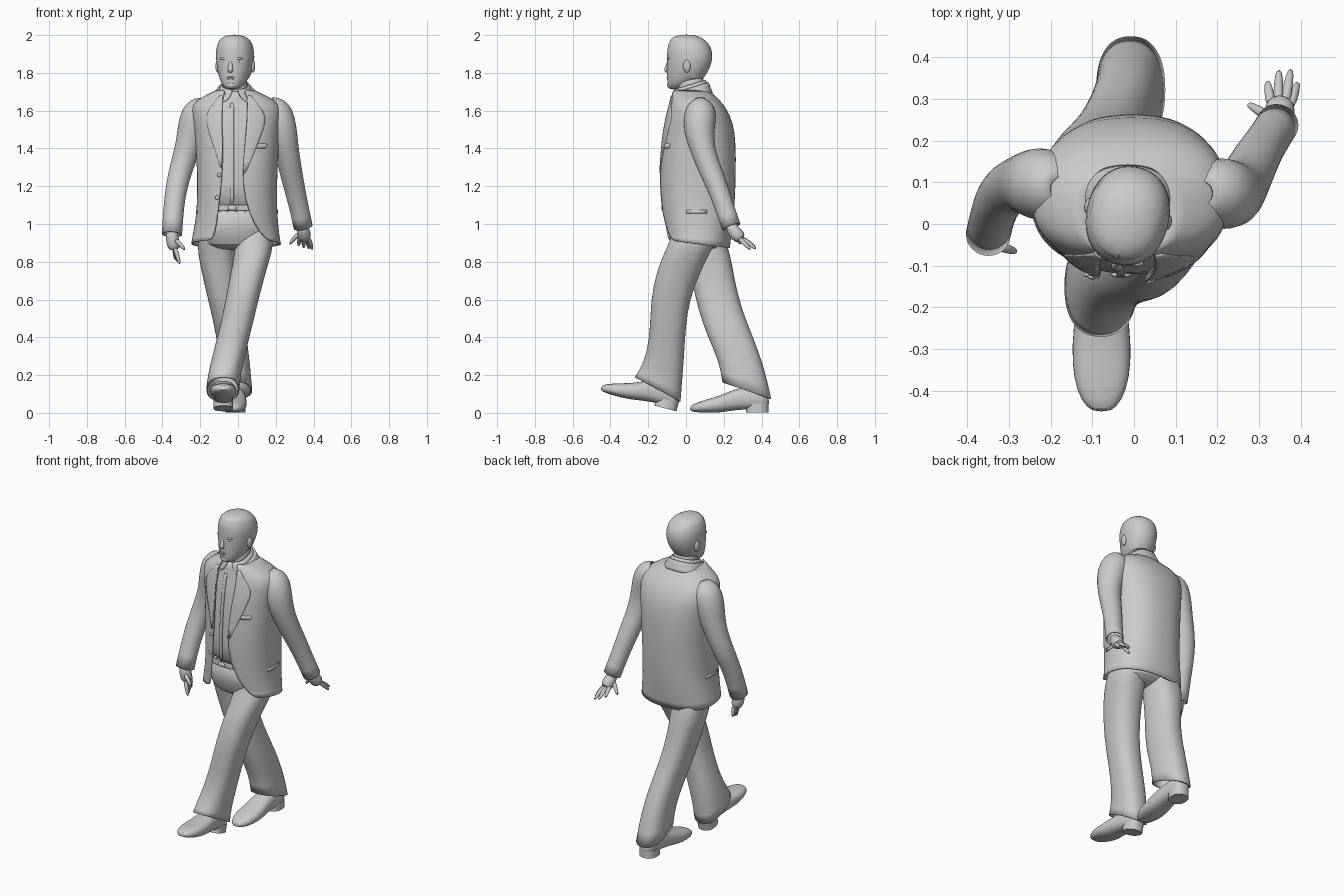
import bpy, bmesh, math
from mathutils import Matrix, Vector

P = 0.85  # superellipse power of body sections


def finish(bm, name, mat=None, sub=0, thick=0):
    bmesh.ops.recalc_face_normals(bm, faces=bm.faces)
    if mat:
        bm.transform(mat)
    me = bpy.data.meshes.new(name)
    bm.to_mesh(me)
    bm.free()
    ob = bpy.data.objects.new(name, me)
    bpy.context.collection.objects.link(ob)
    for f in me.polygons:
        f.use_smooth = True
    if sub:
        m = ob.modifiers.new("Subsurf", 'SUBSURF')
        m.levels = m.render_levels = sub
    if thick:
        m = ob.modifiers.new("Solidify", 'SOLIDIFY')
        m.thickness = thick
    return ob


def skin(name, rings, closed=True, caps=True, sub=1, thick=0, mat=None):
    """Joins point rings with quads."""
    bm = bmesh.new()
    vs = [[bm.verts.new(p) for p in r] for r in rings]
    n = len(rings[0])
    for a, b in zip(vs, vs[1:]):
        for i in range(n if closed else n - 1):
            j = (i + 1) % n
            bm.faces.new((a[i], a[j], b[j], b[i]))
    if closed and caps:
        bm.faces.new(vs[0])
        bm.faces.new(vs[-1])
    return finish(bm, name, mat, sub, thick)


def ring(cx, cy, z, rx, ry, slope=0, gap=None, n=24, p=P):
    """Horizontal section; gap = (a0, a1) leaves the front open (angle 0 = -y)."""
    if gap:
        a0, a1 = gap
        angs = [a1 + (2 * math.pi + a0 - a1) * i / (n - 1) for i in range(n)]
    else:
        angs = [2 * math.pi * i / n for i in range(n)]
    out = []
    for a in angs:
        s, c = math.sin(a), math.cos(a)
        x = rx * math.copysign(abs(s) ** p, s)
        y = -ry * math.copysign(abs(c) ** p, c)
        out.append((cx + x, cy + y, z + slope * y))
    return out


def tube(name, pts, n=12, sub=1, caps=True, thick=0, mat=None):
    """Round limb along points (x, y, z, radius)."""
    rings = []
    for i, q in enumerate(pts):
        d = Vector(pts[min(i + 1, len(pts) - 1)][:3]) - Vector(pts[max(i - 1, 0)][:3])
        u = d.cross(Vector((0, 1, 0.1))).normalized()
        v = d.cross(u).normalized()
        rings.append([Vector(q[:3]) + q[3] * (u * math.cos(t) + v * math.sin(t))
                      for t in (2 * math.pi * k / n for k in range(n))])
    return skin(name, rings, caps=caps, sub=sub, thick=thick, mat=mat)


def blob(name, c, r, mat=None):
    bm = bmesh.new()
    bmesh.ops.create_uvsphere(bm, u_segments=16, v_segments=10, radius=1,
                              matrix=Matrix.Translation(c) @ Matrix.Diagonal((*r, 1)))
    return finish(bm, name, mat)


# Jacket: z, cx, cy, rx, ry, opening left x, opening right x
JACKET = [(.895, -.01, .06, .238, .172, -.14, .165), (.95, -.01, .063, .23, .18, -.125, .12),
          (1.05, -.005, .062, .214, .193, -.108, .06), (1.2, -.005, .061, .211, .202, -.092, .025),
          (1.35, -.003, .065, .217, .201, -.08, .03), (1.5, -.005, .07, .228, .19, -.085, .045),
          (1.58, -.008, .064, .242, .168, -.085, .05), (1.635, -.01, .055, .235, .144, -.085, .05),
          (1.675, -.013, .038, .175, .12, -.08, .05), (1.71, -.015, .022, .1, .098, -.07, .035)]


def angle(x, cx, rx):
    u = max(-1, min(1, (x - cx) / rx))
    return math.asin(math.copysign(abs(u) ** (1 / P), u))


def front_y(x, z):
    for a, b in zip(JACKET, JACKET[1:]):
        if z <= b[0]:
            break
    t = (z - a[0]) / (b[0] - a[0])
    cx, cy, rx, ry = (a[k] + (b[k] - a[k]) * t for k in range(1, 5))
    return cy - ry * abs(math.cos(angle(x, cx, rx))) ** P


def patch(name, rows, off=.004, thick=.008):
    """Cloth strip on the chest; rows = (z, x0, x1)."""
    skin(name, [[(x0 + (x1 - x0) * i / 4, front_y(x0 + (x1 - x0) * i / 4, z) - off, z)
                 for i in range(5)] for z, x0, x1 in rows], closed=False, sub=1, thick=thick)


skin("jacket", [ring(cx, cy, z, rx, ry, -.13 if k == 0 else 0,
                     (angle(xl, cx, rx), angle(xr, cx, rx)), 32)
                for k, (z, cx, cy, rx, ry, xl, xr) in enumerate(JACKET)],
     closed=False, sub=1, thick=.01)
skin("shirt", [ring(cx, cy, z, rx - .016, ry - .016) for z, cx, cy, rx, ry, _, _ in JACKET[2:]])
patch("shirt_placket", [(z, -.042, -.022) for z in (1.1, 1.2, 1.3, 1.4, 1.5, 1.58, 1.64)], -.012, .004)
patch("lapel_right", [(1.68, -.08, -.1), (1.63, -.083, -.135), (1.575, -.085, -.178),
                      (1.5, -.085, -.16), (1.4, -.082, -.125), (1.3, -.085, -.095)])
patch("lapel_left", [(1.68, .05, .07), (1.63, .052, .105), (1.575, .052, .155),
                     (1.5, .045, .135), (1.4, .034, .095), (1.27, .025, .04)])
patch("breast_pocket", [(1.425, .095, .16), (1.4, .085, .15)], .001, .004)
for z, x in ((1.26, -.1), (1.14, -.11)):
    blob("button", (x, front_y(x, z) - .002, z), (.011, .006, .011))
for s in (-1, 1):
    skin("pocket_flap", [[(-.005 + s * (.217 if .02 < y < .1 else .213), y, z) for y in (0, .035, .07, .11)]
                         for z in (1.075, 1.055)], closed=False, sub=0, thick=.005)

# Collars and neck
skin("jacket_collar", [ring(-.015, .025, z, rx, ry, s, (-g, g)) for z, rx, ry, s, g in
                       ((1.67, .125, .118, .2, .8), (1.695, .108, .106, .25, .65), (1.722, .09, .096, .3, .5))],
     closed=False, thick=.012)
skin("shirt_collar", [ring(-.015, .022, z, rx, ry, .3, (-g, g)) for z, rx, ry, g in
                      ((1.672, .1, .105, .5), (1.705, .088, .097, .25), (1.738, .074, .084, .1))],
     closed=False, thick=.008)
skin("neck", [ring(-.015, y, z, .066, .072) for z, y in ((1.64, .03), (1.72, .025), (1.8, .025))])

# Head, turned a little to one side
TURN = (Matrix.Translation((-.015, .02, 0)) @ Matrix.Rotation(math.radians(-12), 4, 'Z')
        @ Matrix.Translation((0, -.02, 0)))
HEAD = [(1.71, -.088, -.03, .028), (1.735, -.1, .02, .056), (1.77, -.101, .088, .077),
        (1.81, -.102, .117, .09), (1.86, -.101, .136, .099), (1.91, -.102, .139, .102),
        (1.955, -.097, .12, .093), (1.987, -.075, .082, .066), (2.0, -.035, .04, .028)]
skin("head", [ring(0, (a + b) / 2, z, r, (b - a) / 2, p=.93) for z, a, b, r in HEAD], mat=TURN)
hair = []
for (z, a, b, r), g in zip(HEAD[2:] + [(2.001, 0, .002, .001)], (2.1, 1.9, 1.6, 1.1, .001, .001, .001, .001)):
    hair.append(ring(0, (a + b) / 2, z + .001, r + .003, (b - a) / 2 + .003, gap=(-g, g), p=.93))
skin("hair", hair, closed=False, mat=TURN)
tube("nose", [(0, -.09, 1.87, .008), (0, -.101, 1.835, .012), (0, -.106, 1.815, .016),
              (0, -.096, 1.803, .013)], mat=TURN)
blob("upper_lip", (0, -.096, 1.776), (.024, .008, .005), TURN)
blob("lower_lip", (0, -.095, 1.766), (.02, .008, .006), TURN)
blob("chin", (0, -.084, 1.735), (.028, .018, .018), TURN)
for s in (-1, 1):
    blob("eye", (s * .036, -.083, 1.857), (.015, .009, .006), TURN)
    blob("brow", (s * .038, -.082, 1.876), (.024, .014, .008), TURN)
    blob("ear", (s * .095, .024, 1.835), (.012, .02, .034), TURN)

# Sleeves
tube("left_sleeve", [(.165, .075, 1.655, .03), (.185, .078, 1.625, .075), (.21, .075, 1.575, .088),
                     (.23, .068, 1.5, .085), (.255, .085, 1.4, .067), (.275, .122, 1.3, .062),
                     (.297, .165, 1.2, .057), (.32, .2, 1.1, .052), (.345, .24, .985, .052)],
     n=16, caps=False, thick=.008)
tube("right_sleeve", [(-.175, .085, 1.655, .03), (-.19, .09, 1.625, .075), (-.217, .095, 1.575, .09),
                      (-.238, .098, 1.5, .086), (-.265, .1, 1.4, .069), (-.3, .09, 1.3, .063),
                      (-.325, .06, 1.2, .059), (-.34, .02, 1.1, .055), (-.35, -.025, .945, .055)],
     n=16, caps=False, thick=.008)

# Hands: wrist, palm, fingers and thumb
tube("left_palm", [(.34, .23, 1.0, .03), (.346, .25, .965, .034), (.35, .272, .94, .04),
                   (.354, .298, .918, .03)])
tube("right_palm", [(-.35, -.025, .97, .032), (-.35, -.028, .93, .034), (-.342, -.025, .895, .038),
                    (-.333, -.022, .86, .03)])
fingers = [("left", (.33, .28, .935), (.32, .345, .882)), ("left", (.346, .285, .93), (.348, .372, .872)),
           ("left", (.362, .285, .928), (.377, .374, .865)), ("left", (.373, .278, .925), (.394, .342, .862)),
           ("left", (.328, .255, .955), (.272, .289, .89)), ("right", (-.335, -.05, .92), (-.28, -.067, .86))]
fingers += [("right", (-.336, y, .88), (-.308 - .008 * k, y * 1.2, .785 + .008 * k))
            for k, y in enumerate((-.046, -.028, -.01, .008))]
for side, a, b in fingers:
    a, b = Vector(a), Vector(b)
    mid = a.lerp(b, .55) + Vector((0, 0, .005))
    tube(side + "_finger", [(*a, .014), (*mid, .013), (*b, .008)], n=8)

# Trousers: hips, belt and two legs
skin("trouser_hips", [ring(-.01, y, z, rx, ry) for z, y, rx, ry in
                      ((.86, .06, .09, .07), (.885, .06, .17, .13), (.96, .06, .198, .153), (1.1, .06, .197, .177))])
skin("belt", [ring(-.005, .062, z, .2, .183) for z in (1.07, 1.085, 1.1)], caps=False, thick=.008)
blob("belt_buckle", (-.03, -.122, 1.085), (.025, .008, .015))
LEGS = {"left": [(.088, .06, .985, .09, .12, 0), (.085, .035, .91, .1, .122, 0), (.083, .012, .86, .1, .122, 0),
                 (.055, -.04, .75, .093, .117, 0),
                 (.022, -.084, .6, .088, .103, 0), (-.012, -.096, .45, .085, .094, 0),
                 (-.05, -.109, .3, .087, .099, -.1), (-.073, -.132, .2, .087, .112, -.3),
                 (-.08, -.15, .125, .088, .122, -.53)],
        "right": [(-.1, .075, .985, .095, .12, 0), (-.112, .095, .91, .1, .115, 0), (-.113, .118, .85, .102, .115, 0),
                  (-.095, .145, .7, .088, .114, 0),
                  (-.065, .178, .55, .082, .116, 0), (-.033, .236, .4, .08, .121, 0),
                  (-.014, .297, .25, .079, .121, -.15), (-.008, .322, .118, .084, .13, -.33)]}
for side, rows in LEGS.items():
    skin(side + "_trouser_leg", [ring(*r) for r in rows], caps=False, thick=.008)

# Shoes: sections from heel to toe (y, half width, bottom, top)
SHOE = [(0, .02, .035, .075), (-.02, .05, .018, .12), (-.1, .056, .018, .14), (-.18, .063, .015, .13),
        (-.26, .073, 0, .09), (-.34, .069, 0, .07), (-.395, .05, .004, .05), (-.42, .022, .01, .036)]
for side, mat in (("left", Matrix.Translation((-.078, -.05, .005)) @ Matrix.Rotation(math.radians(-14.5), 4, 'X')),
                  ("right", Matrix.Translation((-.01, .44, 0)) @ Matrix.Rotation(math.radians(-3), 4, 'Z'))):
    rings = [[(w * math.copysign(abs(math.cos(t)) ** .8, math.cos(t)), y,
               (b + h) / 2 + (h - b) / 2 * math.copysign(abs(math.sin(t)) ** .8, math.sin(t)))
              for t in (2 * math.pi * k / 16 for k in range(16))] for y, w, b, h in SHOE]
    skin(side + "_shoe", rings, mat=mat)
    skin(side + "_heel", [ring(0, -.062, z, .052, .06, n=20) for z in (.003, .05)], sub=0, mat=mat)

# Keep hard edges on heels and flaps, smooth elsewhere
bpy.ops.object.select_all(action='SELECT')
bpy.context.view_layer.objects.active = bpy.context.selected_objects[0]
bpy.ops.object.shade_smooth_by_angle(angle=math.radians(50))
